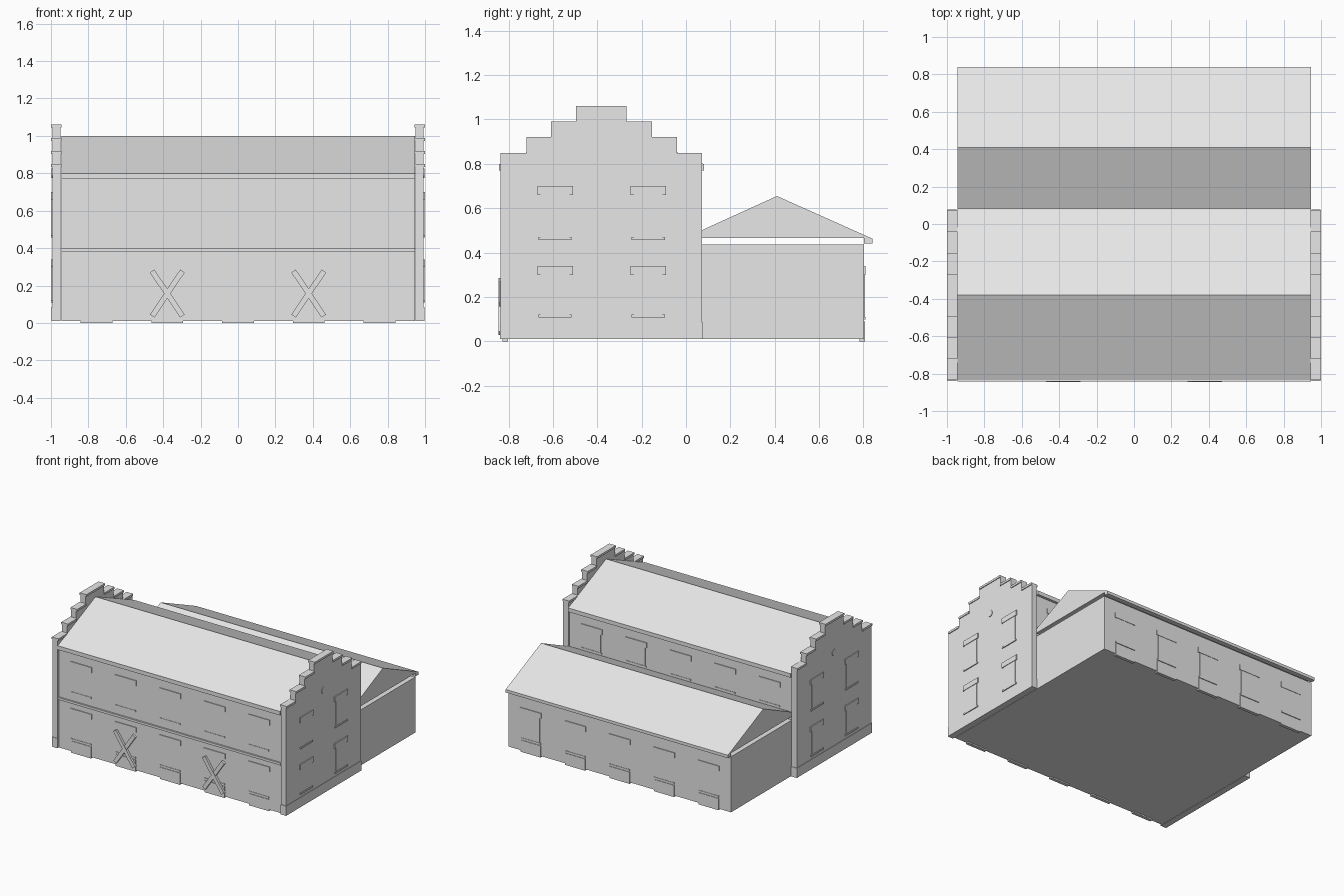
import bpy
import math

if "Cube" in bpy.data.objects:
    bpy.data.objects.remove(bpy.data.objects["Cube"])

stone = bpy.data.materials.new("light grey")
stone.diffuse_color = (0.8, 0.8, 0.8, 1)
stone.use_nodes = True
stone.node_tree.nodes["Principled BSDF"].inputs["Base Color"].default_value = stone.diffuse_color


def mesh_object(name, verts, faces):
    me = bpy.data.meshes.new(name)
    me.from_pydata(verts, [], faces)
    me.materials.append(stone)
    ob = bpy.data.objects.new(name, me)
    bpy.context.collection.objects.link(ob)
    return ob


def extrude_x(name, profile, x0, x1):
    """Solid with a (y, z) outline, listed anticlockwise seen from +x."""
    n = len(profile)
    verts = [(x, y, z) for x in (x0, x1) for y, z in profile]
    faces = [tuple(reversed(range(n))), tuple(range(n, 2 * n))]
    faces += [(i, (i + 1) % n, n + (i + 1) % n, n + i) for i in range(n)]
    return mesh_object(name, verts, faces)


def box(name, x, y, z):
    x0, x1 = sorted(x)
    (y0, y1), (z0, z1) = sorted(y), sorted(z)
    return extrude_x(name, [(y0, z0), (y1, z0), (y1, z1), (y0, z1)], x0, x1)


FRONT, REAR, BACK = -0.822, 0.062, 0.803   # wall planes
BAY = 0.378
HALF = 2.5 * BAY


def wall_opening(name, x, y, side, z0, z1):
    """Shallow panel, lintel and sill on a wall facing side * y."""
    box(name + "_panel", (x - 0.075, x + 0.075), (y, y + side * 0.003), (z0, z1 - 0.04))
    box(name + "_lintel", (x - 0.09, x + 0.09), (y, y + side * 0.006), (z1 - 0.04, z1))
    box(name + "_sill", (x - 0.085, x + 0.085), (y, y + side * 0.006), (z0 - 0.012, z0))


# Five repeating bays
for i in range(5):
    c = (i - 2) * BAY
    xs = (c - BAY / 2, c + BAY / 2)
    box("main_wall", xs, (FRONT, REAR), (0.01, 0.785))
    extrude_x("main_roof", [(-0.835, 0.79), (0.078, 0.79), (0.078, 0.80),
                            (-0.38, 1.0), (-0.835, 0.80)], *xs)
    box("annex_wall", xs, (REAR, BACK), (0.01, 0.437))
    extrude_x("annex_roof", [(0.06, 0.465), (0.803, 0.465), (0.803, 0.44), (0.84, 0.44),
                             (0.84, 0.463), (0.41, 0.655), (0.06, 0.496)], *xs)
    # Openings on the long walls
    wall_opening("front_lower", c, FRONT, -1, 0.11, 0.34)
    wall_opening("front_upper", c, FRONT, -1, 0.47, 0.70)
    wall_opening("rear_upper", c, REAR, 1, 0.52, 0.70)
    wall_opening("annex_window", c, BACK, 1, 0.11, 0.34)
    # Thresholds
    box("front_threshold", (c - 0.085, c + 0.085), (FRONT - 0.004, FRONT + 0.02), (0, 0.09))
    box("annex_threshold", (c - 0.085, c + 0.085), (BACK + 0.004, BACK - 0.02), (0, 0.09))

# Cornices and belt course
box("front_cornice", (-HALF, HALF), (-0.842, FRONT), (0.77, 0.80))
box("rear_cornice", (-HALF, HALF), (REAR, 0.082), (0.77, 0.80))
box("belt_course", (-HALF, HALF), (-0.834, FRONT), (0.382, 0.40))

# Stepped end gables
STEPS = [(-0.835, 0.073, 0.85), (-0.72, -0.04, 0.92),
         (-0.608, -0.154, 0.99), (-0.495, -0.268, 1.06)]
for s in (-1, 1):
    left = [(y0, z) for y0, _, z in STEPS]
    right = [(y1, z) for _, y1, z in STEPS]
    outline = [(-0.835, 0.01), (0.073, 0.01)]
    for k, (y, z) in enumerate(right):
        outline.append((y, z))
        if k < 3:
            outline.append((right[k + 1][0], z))
    for k in (3, 2, 1, 0):
        outline.append(left[k])
        if k:
            outline.append((left[k][0], left[k - 1][1]))
    extrude_x("stepped_gable", outline, *sorted((s * 0.95, s * 0.993)))
    # Coping stones on each step
    for k, (y0, y1, z) in enumerate(STEPS):
        if k == 3:
            spans = [(y0, y1)]
        else:
            spans = [(y0, STEPS[k + 1][0]), (STEPS[k + 1][1], y1)]
        for span in spans:
            box("gable_coping", (s * 0.943, s * 0.999), span, (z - 0.016, z))
    # Plinth and small round vent
    box("gable_plinth", (s * 0.948, s * 0.996), (-0.839, 0.077), (0.01, 0.085))
    bpy.ops.mesh.primitive_cylinder_add(vertices=12, radius=0.025, depth=0.008,
                                        location=(s * 0.993, -0.38, 0.8),
                                        rotation=(0, math.pi / 2, 0))
    vent = bpy.context.object
    vent.name = "gable_vent"
    vent.data.materials.append(stone)
    # Gable windows, two by two
    for y in (-0.59, -0.17):
        for z0, z1 in ((0.12, 0.34), (0.47, 0.70)):
            box("gable_window", (s * 0.993, s * 0.996), (y - 0.065, y + 0.065), (z0, z1 - 0.04))
            box("gable_lintel", (s * 0.993, s * 1.0), (y - 0.08, y + 0.08), (z1 - 0.04, z1))
            box("gable_sill", (s * 0.993, s * 1.0), (y - 0.075, y + 0.075), (z0 - 0.012, z0))

# Crossed braces on two front bays
for c in (-BAY, BAY):
    for k, s in enumerate((-1, 1)):
        depth = (-0.006 * k, 0.0)
        brace = box("crossed_brace", (-0.145, 0.145), (-0.009, 0.009), (-0.0145, 0.0145))
        brace.location = (c, -0.832 + depth[0] * 0.5, 0.157)
        brace.rotation_euler = (0, s * math.radians(56), 0)
